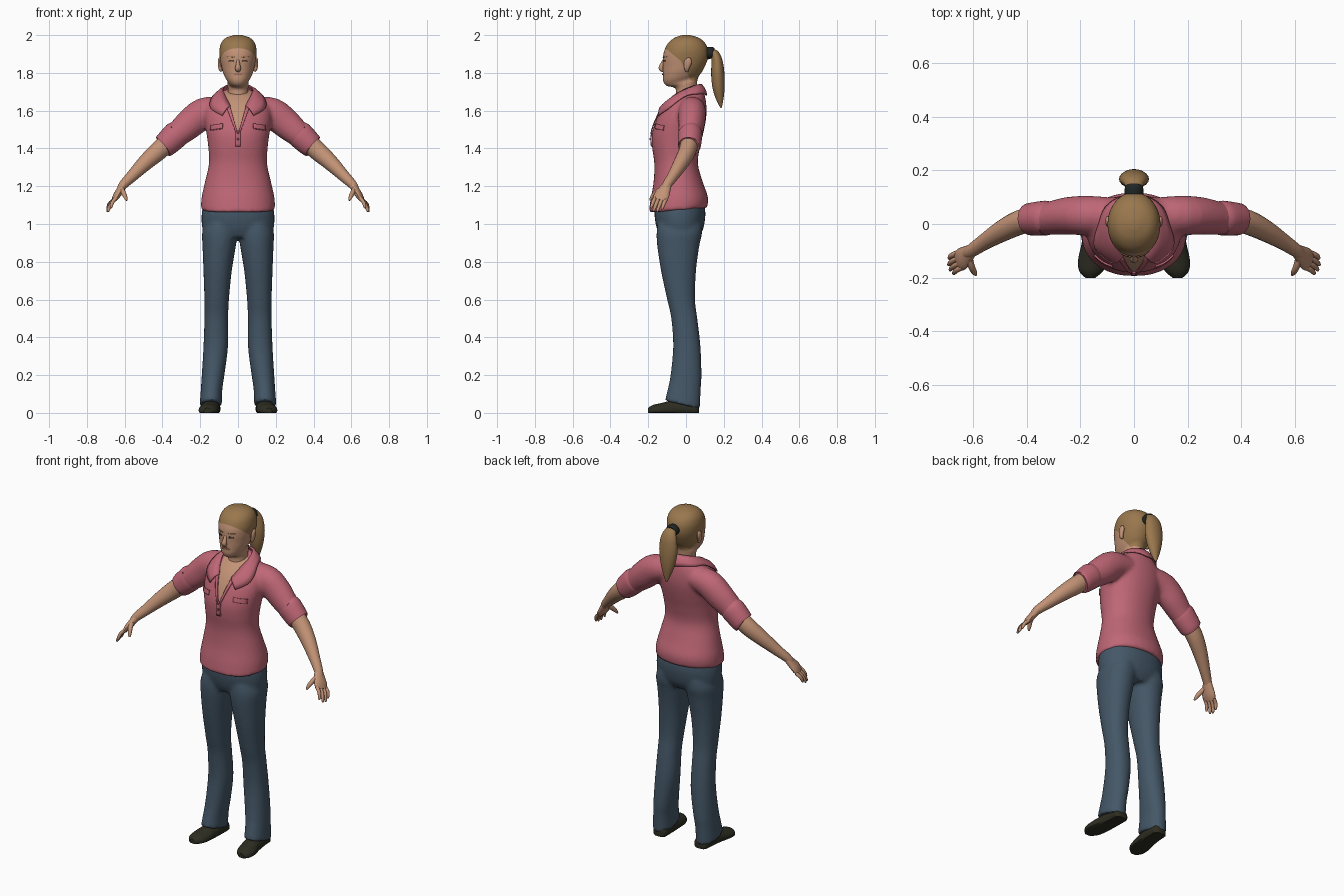
import bpy, bmesh, math
from mathutils import Vector
from mathutils.bvhtree import BVHTree


def mat(name, r, g, b):
    m = bpy.data.materials.new(name)
    m.diffuse_color = (r, g, b, 1)
    return m


PINK = mat("rose_cloth", .52, .135, .18)
SEAM = mat("dark_rose_seam", .33, .075, .105)
DENIM = mat("denim", .058, .095, .135)
SKIN = mat("skin", .54, .29, .18)
HAIR = mat("hair", .32, .185, .075)
SHOE = mat("shoe_leather", .026, .026, .016)
BAND = mat("hair_band", .015, .02, .018)
LIPS = mat("lips", .38, .14, .10)
EYE = mat("eye", .07, .045, .03)


def spline(keys, n):
    # Catmull-Rom interpolation of rows of numbers
    out = []
    for i in range(len(keys) - 1):
        p = [keys[max(0, min(len(keys) - 1, i + k))] for k in (-1, 0, 1, 2)]
        for j in range(n):
            t = j / n
            out.append([b + .5 * t * (c - a + t * (2*a - 5*b + 4*c - d + t * (3*(b - c) + d - a)))
                        for a, b, c, d in zip(*p)])
    return out + [list(keys[-1])]


def skin_rings(bm, rings):
    vs = [[bm.verts.new(p) for p in r] for r in rings]
    n = len(vs[0])
    for a, b in zip(vs, vs[1:]):
        for i in range(n):
            bm.faces.new((a[i], a[(i + 1) % n], b[(i + 1) % n], b[i]))
    bm.faces.new(vs[0])
    bm.faces.new(vs[-1])


def body(bm, keys, seg=32, steps=4, power=2.15, sx=1):
    # stacked sections: centre x, half width, front y, front z, back y, back z
    rings = []
    for cx, w, yf, zf, yb, zb in spline(keys, steps):
        ring = []
        for i in range(seg):
            a = math.tau * i / seg
            c, s = [math.copysign(abs(v) ** (2 / power), v) for v in (math.cos(a), math.sin(a))]
            k = (s + 1) / 2
            ring.append((sx * (cx + w * c), yf + (yb - yf) * k, zf + (zb - zf) * k))
        rings.append(ring)
    skin_rings(bm, rings)


def tube(bm, keys, ref=(0, 1, 0), seg=16, steps=3, sx=1):
    # path rows: x, y, z, radius along ref, radius across it
    rows = spline(keys, steps)
    rings = []
    for i, (x, y, z, ra, rb) in enumerate(rows):
        t = (Vector(rows[min(i + 1, len(rows) - 1)][:3]) - Vector(rows[max(i - 1, 0)][:3])).normalized()
        a = Vector(ref)
        a = (a - t * a.dot(t)).normalized()
        b = t.cross(a)
        ring = []
        for k in range(seg):
            f = math.tau * k / seg
            p = Vector((x, y, z)) + a * ra * math.cos(f) + b * rb * math.sin(f)
            ring.append((sx * p.x, p.y, p.z))
        rings.append(ring)
    skin_rings(bm, rings)


def finish(bm, name, mats, voxel=0, angle=40, solid=0):
    bmesh.ops.recalc_face_normals(bm, faces=bm.faces)
    me = bpy.data.meshes.new(name)
    bm.to_mesh(me)
    bm.free()
    ob = bpy.data.objects.new(name, me)
    bpy.context.collection.objects.link(ob)
    if voxel:
        r = ob.modifiers.new("blend", 'REMESH')
        r.mode, r.voxel_size = 'VOXEL', voxel
        s = ob.modifiers.new("relax", 'SMOOTH')
        s.factor, s.iterations = .5, 5
        dg = bpy.context.evaluated_depsgraph_get()
        me = bpy.data.meshes.new_from_object(ob.evaluated_get(dg))
        ob.modifiers.clear()
        ob.data = me
    if solid:
        s = ob.modifiers.new("thickness", 'SOLIDIFY')
        s.thickness, s.offset = solid, 0
    me.materials.clear()
    for m in mats:
        me.materials.append(m)
    me.shade_smooth()
    me.set_sharp_from_angle(angle=math.radians(angle))
    return ob


def paint(ob, planes, rule):
    # cut along planes, then choose material per face by rule
    bm = bmesh.new()
    bm.from_mesh(ob.data)
    for co, no in planes:
        bmesh.ops.bisect_plane(bm, geom=bm.verts[:] + bm.edges[:] + bm.faces[:], plane_co=co, plane_no=no)
    for f in bm.faces:
        f.material_index = int(rule(f.calc_center_median()))
    tree = BVHTree.FromBMesh(bm)
    bm.to_mesh(ob.data)
    bm.free()
    return tree


def patch(name, tree, corners, m, off=.004, n=6, both=True):
    # thin plate laid on the front of a surface; corners are x, z
    bm = bmesh.new()
    a, b, c, d = [Vector(p) for p in corners]
    for s in ((1, -1) if both else (1,)):
        g = []
        for i in range(n + 1):
            row = []
            for j in range(n + 1):
                p = a.lerp(b, i / n).lerp(d.lerp(c, i / n), j / n)
                hit = tree.ray_cast(Vector((s * p.x, -1, p.y)), Vector((0, 1, 0)))[0]
                row.append(bm.verts.new((s * p.x, (hit.y if hit else -.1) - off, p.y)))
            g.append(row)
        for i in range(n):
            for j in range(n):
                bm.faces.new((g[i][j], g[i + 1][j], g[i + 1][j + 1], g[i][j + 1]))
    return finish(bm, name, [m], solid=.006)


def part(name, m, keys, ref=(0, 1, 0), sides=(1, -1), **kw):
    bm = bmesh.new()
    for s in sides:
        tube(bm, keys, ref, sx=s, **kw)
    return finish(bm, name, [m])


# Shirt: torso blended with sleeves, open V at the neck
bm = bmesh.new()
body(bm, [(0, .196, -.197, 1.06, .112, 1.085), (0, .194, -.188, 1.13, .117, 1.14),
          (0, .176, -.172, 1.22, .09, 1.22), (0, .154, -.168, 1.32, .063, 1.32),
          (0, .158, -.18, 1.41, .075, 1.41), (0, .168, -.18, 1.48, .094, 1.49),
          (0, .178, -.158, 1.55, .108, 1.57), (0, .168, -.128, 1.61, .107, 1.64),
          (0, .12, -.098, 1.65, .095, 1.695), (0, .07, -.06, 1.685, .072, 1.725)])
for s in (1, -1):
    tube(bm, [(.09, .03, 1.61, .07, .065), (.18, .032, 1.59, .074, .08), (.25, .03, 1.535, .07, .08),
              (.31, .022, 1.483, .063, .07), (.375, .02, 1.43, .056, .058)], sx=s, seg=24)
shirt = finish(bm, "shirt", [PINK, SKIN], voxel=.011, angle=50)
V = Vector((0, 0, 1.49))
shirt_tree = paint(shirt, [(V, (1, 0, -.34)), (V, (1, 0, .34))],
                   lambda c: c.y < .0 and abs(c.x) < .34 * (c.z - 1.49))

# Collar: folded band that follows the neck and ends in two points
bm = bmesh.new()
inner = spline([(.04, -.118, 1.625), (.066, -.07, 1.675), (.079, -.01, 1.71), (.06, .05, 1.733), (0, .08, 1.74)], 5)
outer = spline([(.085, -.15, 1.575), (.14, -.085, 1.61), (.125, .01, 1.67), (.085, .085, 1.69), (0, .11, 1.68)], 5)
for s in (1, -1):
    rows = []
    for p, q in zip(inner, outer):
        p, q = Vector(p), Vector(q)
        row = [p]
        for t, h in ((.35, .016), (.7, .013), (1, .009)):
            co, no = shirt_tree.find_nearest(p.lerp(q, t))[:2]
            row.append(co + no * h)
        rows.append([bm.verts.new((s * v.x, v.y, v.z)) for v in row])
    for a, b in zip(rows, rows[1:]):
        for k in range(3):
            bm.faces.new((a[k], b[k], b[k + 1], a[k + 1]))
bmesh.ops.remove_doubles(bm, verts=bm.verts, dist=.001)
finish(bm, "collar", [PINK], solid=.007)

# Shirt details
patch("neckline_facing", shirt_tree, [(0, 1.475), (.016, 1.495), (.062, 1.62), (.042, 1.625)], PINK, .006)
patch("button_placket", shirt_tree, [(-.012, 1.41), (.012, 1.41), (.012, 1.495), (-.012, 1.495)], PINK, both=False)
patch("pocket_flaps", shirt_tree, [(.082, 1.508), (.145, 1.498), (.147, 1.522), (.08, 1.532)], PINK, .005)
patch("pocket_seams", shirt_tree, [(.082, 1.504), (.145, 1.494), (.145, 1.498), (.082, 1.508)], SEAM, .003)
patch("buttons", shirt_tree, [(-.005, 1.445), (.005, 1.445), (.005, 1.455), (-.005, 1.455)], SEAM, .008, 2, False)
part("sleeve_cuffs", PINK, [(.322, .022, 1.478, .060, .066), (.33, .022, 1.471, .065, .072),
                            (.385, .018, 1.418, .061, .065), (.394, .017, 1.41, .055, .06)], seg=24)
part("sleeve_tabs", PINK, [(.325, .02, 1.545, .014, .005), (.36, .02, 1.522, .014, .005),
                           (.398, .018, 1.489, .014, .005)], seg=8)

# Jeans: hips blended with two legs
bm = bmesh.new()
body(bm, [(0, .165, -.135, .93, .06, .92), (0, .189, -.156, .98, .09, .97),
          (0, .193, -.167, 1.05, .103, 1.05), (0, .18, -.16, 1.12, .095, 1.12)])
for s in (1, -1):
    body(bm, [(.144, .059, -.112, .065, .074, .022), (.14, .057, -.097, .125, .078, .12),
              (.132, .06, -.082, .2, .082, .2), (.118, .065, -.068, .35, .077, .35),
              (.115, .063, -.078, .5, .06, .5), (.113, .065, -.1, .6, .048, .6),
              (.108, .075, -.132, .75, .053, .75), (.1, .088, -.152, .88, .07, .88),
              (.096, .094, -.156, .95, .085, .95), (.09, .085, -.15, 1.0, .085, 1.0)], sx=s)
finish(bm, "jeans", [DENIM], voxel=.01, angle=50)

# Shoes: flat-bottomed sections running from heel to toe
bm = bmesh.new()
for s in (1, -1):
    rings = []
    for y, cx, w, h in spline([(.07, .137, .022, .045), (.055, .137, .042, .06), (0, .139, .046, .075),
                               (-.07, .145, .05, .068), (-.13, .154, .054, .052),
                               (-.175, .16, .045, .042), (-.201, .163, .018, .026)], 4):
        rings.append([(s * (cx + w * math.cos(math.tau * i / 20)), y,
                       max(0, h * .3 + h * .7 * math.sin(math.tau * i / 20))) for i in range(20)])
    skin_rings(bm, rings)
finish(bm, "shoes", [SHOE])

# Forearms and hands
part("forearms", SKIN, [(.35, .022, 1.45, .048, .05), (.42, .008, 1.388, .046, .05), (.49, -.025, 1.325, .040, .042),
                        (.56, -.068, 1.255, .030, .031), (.607, -.1, 1.208, .025, .024),
                        (.625, -.113, 1.18, .02, .018)], seg=20)
W = Vector((-.36, -.88, .3)).normalized()
part("palms", SKIN, [(.602, -.095, 1.215, .022, .02), (.622, -.113, 1.182, .033, .02),
                     (.642, -.13, 1.15, .042, .018), (.656, -.142, 1.126, .036, .011)], ref=W)
for name, off, ln in (("index_fingers", .03, .85), ("middle_fingers", .01, 1), ("ring_fingers", -.01, .95),
                      ("little_fingers", -.03, .72)):
    keys = []
    for t, r in ((0, .0105), (.45, .01), (.85, .008), (1, .004)):
        p = Vector((.648, -.134, 1.136)) + W * off + Vector((.042, -.03, -.073)) * (t * ln) \
            + Vector((.008, 0, .004)) * math.sin(math.pi * t)
        keys.append((*p, r, r))
    part(name, SKIN, keys, ref=W, seg=10)
part("thumbs", SKIN, [(.618, -.118, 1.19, .014, .014), (.608, -.155, 1.168, .013, .014),
                      (.597, -.178, 1.145, .011, .011), (.59, -.19, 1.125, .005, .005)], ref=(1, 0, 0), seg=10)

# Head and neck with the hair area divided off
bm = bmesh.new()
body(bm, [(0, .06, -.07, 1.60, .06, 1.62), (0, .054, -.054, 1.685, .057, 1.715),
          (0, .056, -.06, 1.72, .06, 1.76), (0, .056, -.103, 1.732, .07, 1.785),
          (0, .07, -.12, 1.755, .087, 1.81), (0, .083, -.122, 1.79, .102, 1.84),
          (0, .091, -.122, 1.83, .114, 1.87), (0, .097, -.122, 1.87, .118, 1.90),
          (0, .098, -.117, 1.91, .113, 1.935), (0, .088, -.097, 1.955, .095, 1.965),
          (0, .063, -.062, 1.985, .065, 1.987), (0, .02, -.02, 2.0, .02, 2.0)], seg=40, steps=5, power=2.05)
head = finish(bm, "head", [SKIN, HAIR], angle=60)
head_tree = paint(head, [((0, -.115, 1.935), (0, .7, .85)), ((0, -.02, 1.85), (0, 1, .5)), ((0, 0, 1.76), (0, 0, 1))],
                  lambda c: c.z > 1.76 and (.7 * (c.y + .115) + .85 * (c.z - 1.935) > 0
                                            or c.y + .02 + .5 * (c.z - 1.85) > 0))

# Facial features
part("nose", SKIN, [(0, -.113, 1.872, .008, .008), (0, -.124, 1.85, .010, .010), (0, -.132, 1.828, .015, .013),
                    (0, -.127, 1.815, .014, .01), (0, -.115, 1.808, .006, .006)], ref=(1, 0, 0), sides=(1,), seg=12)
patch("eyes", head_tree, [(.022, 1.86), (.048, 1.861), (.046, 1.868), (.024, 1.868)], EYE, .001)
patch("eyebrows", head_tree, [(.018, 1.882), (.056, 1.884), (.054, 1.888), (.018, 1.887)], HAIR, .001)
patch("mouth", head_tree, [(-.026, 1.788), (.026, 1.788), (.016, 1.798), (-.016, 1.798)], LIPS, .002, both=False)
part("ears", SKIN, [(.088, .005, 1.808, .008, .006), (.094, .004, 1.825, .014, .010),
                    (.097, .01, 1.855, .02, .010), (.097, .014, 1.873, .014, .008), (.094, .014, 1.88, .004, .004)],
     seg=12)

# Ponytail and its band
part("hair_band", BAND, [(0, .095, 1.90, .026, .026), (0, .105, 1.902, .034, .032),
                         (0, .138, 1.908, .034, .030), (0, .145, 1.908, .026, .024)], ref=(1, 0, 0), sides=(1,))
part("ponytail", HAIR, [(0, .125, 1.905, .026, .02), (0, .15, 1.902, .036, .022), (0, .164, 1.865, .05, .029),
                        (0, .168, 1.80, .056, .035), (0, .172, 1.73, .046, .033), (0, .178, 1.67, .028, .022),
                        (0, .186, 1.615, .005, .004)], ref=(1, 0, 0), sides=(1,), seg=20, steps=5)
